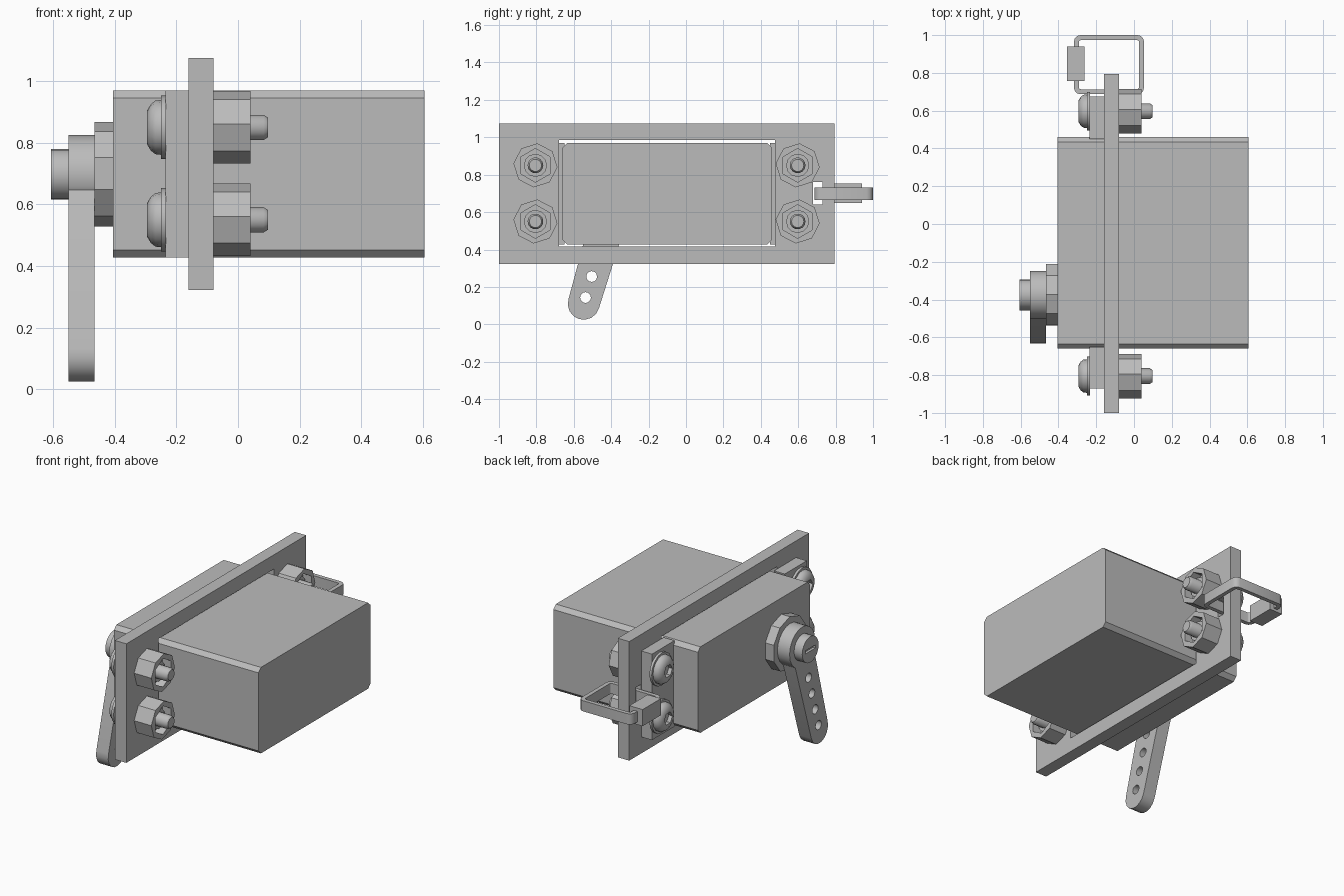
import bpy, bmesh, math
from math import sin, cos, pi

old = bpy.data.objects.get("Cube")
if old:
    bpy.data.objects.remove(old, do_unlink=True)

grey = bpy.data.materials.new("plain grey")
grey.use_nodes = True
GREY = (0.5, 0.5, 0.5, 1)
grey.diffuse_color = GREY
grey.node_tree.nodes["Principled BSDF"].inputs["Base Color"].default_value = GREY


def activate(ob):
    bpy.ops.object.select_all(action='DESELECT')
    ob.select_set(True)
    bpy.context.view_layer.objects.active = ob


def finish(name, bm, smooth=False):
    bmesh.ops.recalc_face_normals(bm, faces=bm.faces)
    mesh = bpy.data.meshes.new(name)
    bm.to_mesh(mesh)
    bm.free()
    mesh.materials.append(grey)
    ob = bpy.data.objects.new(name, mesh)
    bpy.context.collection.objects.link(ob)
    if smooth:
        activate(ob)
        bpy.ops.object.shade_smooth_by_angle(angle=math.radians(35))
    return ob


def circle(y, z, r, n, turn=0.0):
    return [(y + r * cos(turn + 2 * pi * i / n), z + r * sin(turn + 2 * pi * i / n))
            for i in range(n)]


def rect(y0, y1, z0, z1, c=0.0):
    if not c:
        return [(y0, z0), (y1, z0), (y1, z1), (y0, z1)]
    return [(y0 + c, z0), (y1 - c, z0), (y1, z0 + c), (y1, z1 - c),
            (y1 - c, z1), (y0 + c, z1), (y0, z1 - c), (y0, z0 + c)]


def loft(name, sections, smooth=False):
    """Join (x, outline) sections into a closed solid along x."""
    bm = bmesh.new()
    rings = [[bm.verts.new((x, y, z)) for y, z in pts] for x, pts in sections]
    n = len(rings[0])
    for a, b in zip(rings, rings[1:]):
        for i in range(n):
            j = (i + 1) % n
            bm.faces.new((a[i], a[j], b[j], b[i]))
    bm.faces.new(rings[0])
    bm.faces.new(rings[-1])
    return finish(name, bm, smooth)


def prism(name, pts, x0, x1, smooth=False):
    return loft(name, [(x0, pts), (x1, pts)], smooth)


def lathe(name, y, z, profile, n, turn=0.0, smooth=True):
    return loft(name, [(x, circle(y, z, r, n, turn)) for x, r in profile], smooth)


def combine(ob, other, operation='DIFFERENCE'):
    other.hide_render = True
    activate(ob)
    mod = ob.modifiers.new("combine", 'BOOLEAN')
    mod.operation = operation
    mod.solver = 'EXACT'
    mod.object = other
    bpy.ops.object.modifier_apply(modifier=mod.name)
    bpy.data.objects.remove(other, do_unlink=True)


# Motor case and its mounting ears
prism("case", rect(-0.66, 0.46, 0.427, 0.97, 0.025), -0.405, 0.605)
for name, y0, y1 in (("front_ear", -0.87, -0.65), ("back_ear", 0.45, 0.675)):
    prism(name, rect(y0, y1, 0.427, 0.97), -0.235, -0.16)

# Mounting plate with case window and cable slot
plate = prism("mounting_plate", rect(-1.0, 0.795, 0.323, 1.075), -0.16, -0.08)
for window in (rect(-0.68, 0.475, 0.415, 0.985), rect(0.68, 0.73, 0.64, 0.76)):
    combine(plate, prism("cutter", window, -0.3, 0.1))

# Four bolts, each with a washer, socket head and recessed nut
for y in (-0.805, 0.597):
    for z in (0.55, 0.85):
        lathe("washer", y, z, [(-0.25, 0.103), (-0.234, 0.103)], 16)
        head = lathe("bolt_head", y, z, [(-0.295, 0.055), (-0.283, 0.075),
                                         (-0.268, 0.087), (-0.249, 0.089)], 16)
        combine(head, prism("cutter", circle(y, z, 0.04, 6), -0.35, -0.27))
        lathe("bolt_shank", y, z, [(-0.25, 0.042), (0.083, 0.042), (0.097, 0.033)], 14)
        nut = prism("nut", circle(y, z, 0.118, 8, math.radians(-5)), -0.08, 0.04)
        combine(nut, prism("cutter", circle(y, z, 0.09, 6, pi / 6), -0.02, 0.1))
        lathe("nut_collar", y, z, [(-0.03, 0.062), (0.01, 0.062)], 12)

# Output shaft collar and slotted cap screw
HY, HZ = -0.375, 0.698
lathe("shaft_collar", HY, HZ, [(-0.465, 0.17), (-0.405, 0.17)], 10, 0.3, False)
cap = lathe("cap_screw", HY, HZ, [(-0.607, 0.082), (-0.55, 0.082)], 20)
combine(cap, prism("cutter", rect(HY - 0.05, HY + 0.05, HZ - 0.01, HZ + 0.01), -0.7, -0.59))

# Control arm: tapered bar with a rounded tip, round hub and four holes
LEAN, LENGTH, TIP = math.radians(16.3), 0.64, 0.085
dy, dz = -sin(LEAN), -cos(LEAN)


def along(d, side=0.0):
    return (HY + dy * d - dz * side, HZ + dz * d + dy * side)


bar = [along(0, 0.098)]
for i in range(9):
    a = pi * i / 8
    bar.append(along(LENGTH - 0.027 + TIP * sin(a), TIP * cos(a)))
bar.append(along(0, -0.098))
arm = prism("control_arm", bar, -0.55, -0.465)
combine(arm, prism("arm_hub", circle(HY, HZ, 0.127, 20), -0.55, -0.465), 'UNION')
for i in range(4):
    hy, hz = along(0.227 + 0.117 * i)
    combine(arm, prism("cutter", circle(hy, hz, 0.029, 12), -0.7, -0.3))
activate(arm)
bpy.ops.object.shade_smooth_by_angle(angle=math.radians(35))


# Clip strap: flat rounded loop passing through the plate slot
def rounded_loop(x0, x1, y0, y1, r):
    pts = []
    for k, (cx, cy) in enumerate(((x1 - r, y1 - r), (x0 + r, y1 - r),
                                  (x0 + r, y0 + r), (x1 - r, y0 + r))):
        for s in range(4):
            a = pi / 2 * (k + s / 3)
            pts.append((cx + r * cos(a), cy + r * sin(a)))
    return pts


bm = bmesh.new()
outer = rounded_loop(-0.318, 0.053, 0.687, 1.0, 0.035)
inner = rounded_loop(-0.292, 0.027, 0.713, 0.974, 0.012)
loops = [[bm.verts.new((x, y, z)) for x, y in pts]
         for pts, z in ((outer, 0.665), (outer, 0.732), (inner, 0.732), (inner, 0.665))]
for a, b in zip(loops, loops[1:] + loops[:1]):
    for i in range(len(a)):
        j = (i + 1) % len(a)
        bm.faces.new((a[i], a[j], b[j], b[i]))
finish("clip_strap", bm, True)

# Small block holding the strap ends
prism("clip_block", rect(0.757, 0.94, 0.648, 0.753), -0.355, -0.262)
